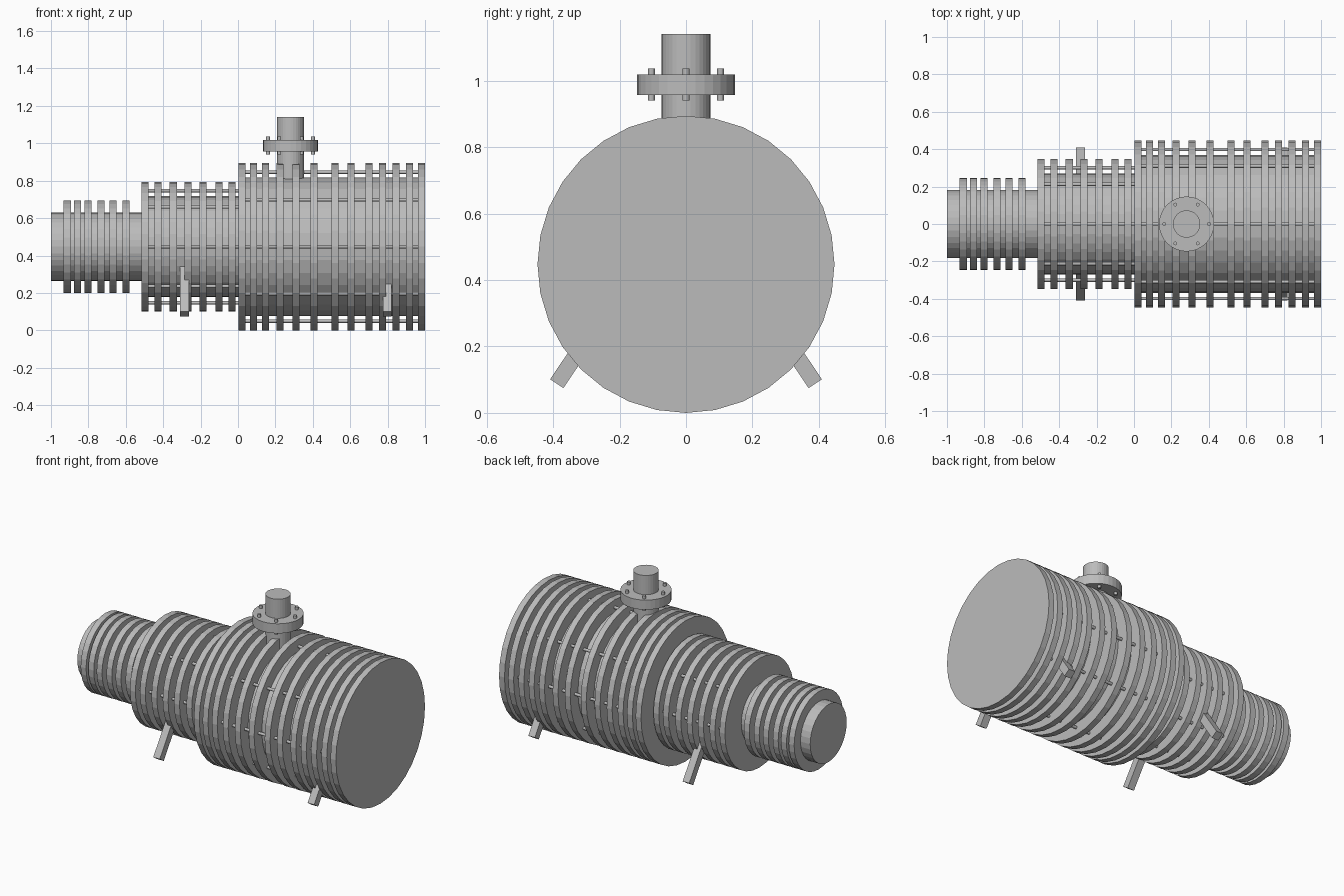
import bpy
from math import radians, sin, cos, pi
from mathutils import Matrix, Vector

if "Cube" in bpy.data.objects:
    bpy.data.objects.remove(bpy.data.objects["Cube"])

steel = bpy.data.materials.new("grey steel")
steel.use_nodes = True
GREY = (0.5, 0.5, 0.5, 1)
steel.diffuse_color = GREY
steel.node_tree.nodes["Principled BSDF"].inputs["Base Color"].default_value = GREY

AXIS_Z = 0.447   # height of the body's axis


def finish(name):
    ob = bpy.context.object
    ob.name = name
    ob.data.materials.append(steel)
    return ob


def x_cylinder(name, x0, x1, radius, y=0, z=0, sides=32):
    """Cylinder along x, placed relative to the body's axis."""
    bpy.ops.mesh.primitive_cylinder_add(
        vertices=sides, radius=radius, depth=x1 - x0,
        location=((x0 + x1) / 2, y, AXIS_Z + z), rotation=(0, pi / 2, 0))
    return finish(name)


def z_cylinder(name, x, y, z0, z1, radius, sides=32):
    bpy.ops.mesh.primitive_cylinder_add(
        vertices=sides, radius=radius, depth=z1 - z0, location=(x, y, (z0 + z1) / 2))
    return finish(name)


def finned_section(name, x0, x1, core_radius, fin_radius, fin_centres):
    x_cylinder(name + "_core", x0, x1, core_radius)
    for i, x in enumerate(fin_centres):
        x_cylinder(f"{name}_fin_{i + 1}", x - 0.019, x + 0.019, fin_radius)


def tie_rods(name, x0, x1, radius, diagonal):
    angles = (0, diagonal, 90, 180 - diagonal, 180, 180 + diagonal, 270, 360 - diagonal)
    for i, a in enumerate(angles):
        a = radians(a)
        x_cylinder(f"{name}_rod_{i + 1}", x0, x1, 0.009,
                   radius * cos(a), radius * sin(a), 12)


# Three stepped, finned body sections
finned_section("small_section", -1.0, -0.5, 0.183, 0.247,
               (-0.913, -0.859, -0.801, -0.732, -0.668, -0.598))
finned_section("middle_section", -0.515, 0.01, 0.27, 0.347,
               (-0.497, -0.427, -0.346, -0.267, -0.187, -0.101, -0.033))
finned_section("large_section", 0.004, 1.0, 0.37, 0.447,
               (0.022, 0.083, 0.148, 0.225, 0.31, 0.407, 0.519, 0.605,
                0.7, 0.773, 0.845, 0.917, 0.981))

# Rods running through the fins
tie_rods("middle_section", -0.497, 0.01, 0.3, 45)
tie_rods("large_section", 0.022, 0.981, 0.398, 39)

# Flanged pipe on top
PIPE_X = 0.281
z_cylinder("pipe", PIPE_X, 0, 0.75, 1.14, 0.073)
z_cylinder("flange", PIPE_X, 0, 0.957, 1.018, 0.147)
for i in range(6):
    a = i * pi / 3
    z_cylinder(f"flange_bolt_{i + 1}", PIPE_X + 0.12 * cos(a), 0.12 * sin(a),
               0.94, 1.037, 0.01, 12)

# Splayed legs
LENGTH = 0.3
for place, x in (("right", -0.286), ("left", 0.798)):
    for side, s in (("front", -1), ("back", 1)):
        tilt = radians(34)
        foot = Vector((x, s * 0.389, 0.088))
        centre = foot + Vector((0, -s * sin(tilt), cos(tilt))) * LENGTH / 2
        bpy.ops.mesh.primitive_cube_add(size=1)
        leg = finish(f"{side}_{place}_leg")
        leg.data.transform(Matrix.Translation(centre)
                           @ Matrix.Rotation(s * tilt, 4, "X")
                           @ Matrix.Diagonal((0.046, 0.048, LENGTH, 1)))
